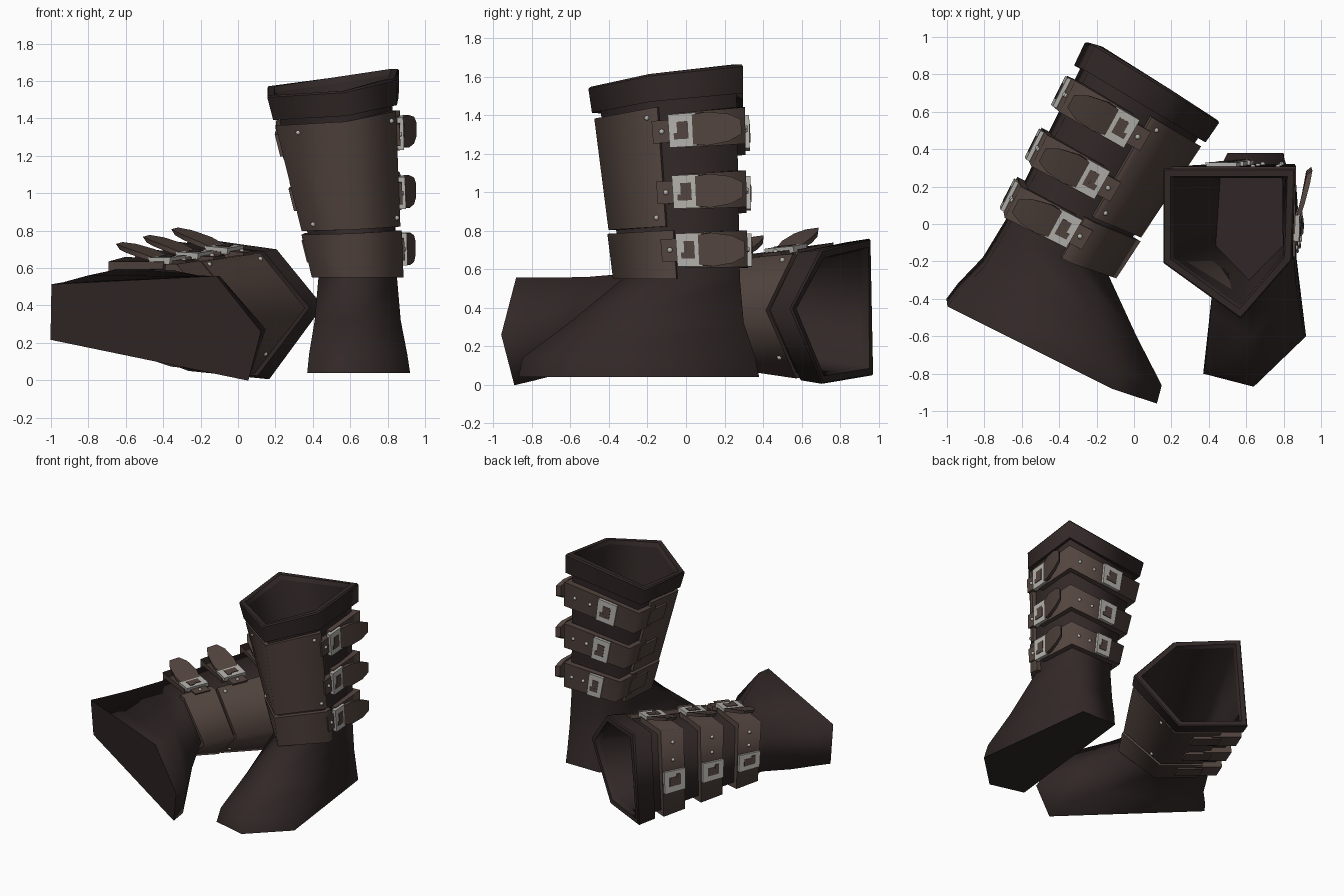
import bpy, bmesh
from math import floor
from mathutils import Vector, Matrix

if "Cube" in bpy.data.objects:
    bpy.data.objects.remove(bpy.data.objects["Cube"])

def material(name, rgb):
    m = bpy.data.materials.new(name)
    m.diffuse_color = (*rgb, 1)
    m.use_nodes = True
    m.node_tree.nodes["Principled BSDF"].inputs["Base Color"].default_value = m.diffuse_color
    return m

LEATHER = material("dark leather", (0.031, 0.021, 0.020))
BROWN = material("brown strap leather", (0.085, 0.058, 0.049))
METAL = material("pale metal", (0.45, 0.44, 0.41))

# Five-sided sections, corner order: outer front, outer back, inner back, inner front, toe point
SOLE = [(.92, -.60), (.80, .38), (.50, .38), (.37, -.80), (.64, -.87)]
TOE = [(.905, -.57), (.80, .36), (.49, .36), (.38, -.76), (.64, -.85)]
INSTEP = [(.87, -.36), (.82, .30), (.46, .30), (.41, -.47), (.63, -.61)]
ANKLE = [(.85, -.10), (.82, .28), (.46, .28), (.43, -.12), (.62, -.33)]
TOP = [(.81, -.18), (.825, .26), (.19, .26), (.19, -.19), (.565, -.46)]

def side_normal(a, b):
    d = (b - a).to_2d().normalized()
    return Vector((d.y, -d.x, 0))

def section(t, off):
    """Shaft ring at height t (0 ankle, 1 rim), pushed outward by off."""
    pts = []
    for (ax, ay), (bx, by) in zip(ANKLE, TOP):
        bz = 1.57 + .147 * (bx - .155) + .11 * (by - .29)
        pts.append(Vector((ax, ay, .55)).lerp(Vector((bx, by, bz)), t))
    out = []
    for i, p in enumerate(pts):
        n1 = side_normal(pts[i - 1], p)
        n2 = side_normal(p, pts[(i + 1) % 5])
        out.append(p + (n1 + n2) * (off / (1 + n1.dot(n2))))
    return out

def on_shaft(s, t, off):
    """Point at perimeter position s (whole numbers are corners)."""
    ring = section(t, off)
    i = floor(s)
    return ring[i % 5].lerp(ring[(i + 1) % 5], s - i)

def loft(bm, rings, sharp_rails, sharp_rings):
    vs = [[bm.verts.new(p) for p in r] for r in rings]
    n = len(vs[0])
    for a, b in zip(vs, vs[1:]):
        for j in range(n):
            k = (j + 1) % n
            bm.faces.new((a[j], a[k], b[k], b[j]))
    bm.faces.new(vs[0])
    bm.faces.new(vs[-1])
    for i, r in enumerate(vs):
        for j in range(n):
            if i in sharp_rings:
                bm.edges.get((r[j], r[(j + 1) % n])).smooth = False
            if sharp_rails and i:
                bm.edges.get((vs[i - 1][j], r[j])).smooth = False

def strip(bm, stations):
    """Band on the shaft; station = (s, low t, high t, inner offset, outer offset)."""
    rings = [[on_shaft(s, a, i), on_shaft(s, b, i), on_shaft(s, b, o), on_shaft(s, a, o)]
             for s, a, b, i, o in stations]
    loft(bm, rings, True, {0, len(rings) - 1})

def band(bm, s0, s1, t0, t1, inner, outer):
    stops = [s0] + [k for k in range(floor(s0) + 1, 7) if k < s1] + [s1]
    strip(bm, [(s, t0, t1, inner, outer) for s in stops])

def rivet(bm, s, t, off):
    i = floor(s)
    ring = section(t, 0)
    q = side_normal(ring[i % 5], ring[(i + 1) % 5]).to_track_quat('Z', 'Y')
    bmesh.ops.create_cone(bm, cap_ends=True, segments=8, radius1=.018, radius2=.009, depth=.02,
                          matrix=Matrix.Translation(on_shaft(s, t, off)) @ q.to_matrix().to_4x4())

# Second boot: mirrored and laid on its inner side
LAID = Matrix(((.018, -.898, .44, -1), (-.14, .433, .89, -.42), (.99, .076, .118, .365), (0, 0, 0, 1)))
LAID = LAID @ Matrix.Translation((-.65, -.38, -.04))

def finish(name, bm, mat):
    for prefix, mtx in (("standing_", Matrix.Identity(4)), ("lying_", LAID)):
        b = bm.copy()
        b.transform(mtx)
        bmesh.ops.recalc_face_normals(b, faces=b.faces)
        for f in b.faces:
            f.smooth = True
        me = bpy.data.meshes.new(prefix + name)
        b.to_mesh(me)
        b.free()
        me.materials.append(mat)
        bpy.context.collection.objects.link(bpy.data.objects.new(prefix + name, me))
    bm.free()

# Leather boot: foot, shaft, folded collar and hollow inside
bm = bmesh.new()
rings = [[Vector((x, y, z)) for x, y in pts] for z, pts in ((.04, SOLE), (.14, TOE), (.32, INSTEP))]
rings += [section(t, d) for t, d in ((0, 0), (.875, 0), (.865, .034), (.99, .036), (1, .028),
                                     (1, -.005), (.97, -.015), (.1, -.03))]
loft(bm, rings, False, {0, 4, 5, 6, 7, 8, 9, 10})
finish("leather_boot", bm, LEATHER)

# Shin guard: tall upper plate and low ankle plate, wrapped over front and inner side
bm = bmesh.new()
band(bm, 2.3, 5.06, .255, .835, -.01, .028)
band(bm, 2.3, 5.15, .0, .235, -.01, .034)
finish("shin_guard", bm, BROWN)

STRAPS = (.14, .42, .715)

# Straps round the outer side and back, with a narrow lead at the front
bm = bmesh.new()
for t in STRAPS:
    band(bm, .26, 2.42, t - .085, t + .085, -.01, .042)
    band(bm, .0, .3, t - .055, t + .055, -.01, .045)
    band(bm, 2.3, 2.7, t - .06, t + .06, .02, .05)
finish("straps", bm, BROWN)

# Strap tongues lifting away behind the outer buckles
bm = bmesh.new()
for t in STRAPS:
    strip(bm, [(.40, t - .07, t + .07, .04, .06), (.55, t - .08, t + .08, .06, .09),
               (.72, t - .065, t + .065, .085, .118), (.82, t - .035, t + .035, .10, .13)])
finish("strap_tongues", bm, BROWN)

# Buckles on the outer side and on the back, with dark slots
plates, slots = bmesh.new(), bmesh.new()
for t in STRAPS:
    for s, half in ((.32, .14), (1.6, .12)):
        band(plates, s - half, s + half, t - .08, t + .08, .03, .064)
        band(slots, s - half * .4, s + half * .4, t - .042, t + .042, .06, .068)
        band(slots, s - half * .65, s, t - .042, t - .012, .06, .069)
finish("buckle_plates", plates, METAL)
finish("buckle_slots", slots, BROWN)

# Rivets on guard and straps
bm = bmesh.new()
for s, t in ((3.3, .79), (4.9, .79), (3.26, .29), (4.93, .3)):
    rivet(bm, s, t, .03)
for t in STRAPS:
    for s in (1.15, 1.36):
        rivet(bm, s, t, .043)
    rivet(bm, .1, t, .046)
finish("rivets", bm, METAL)
